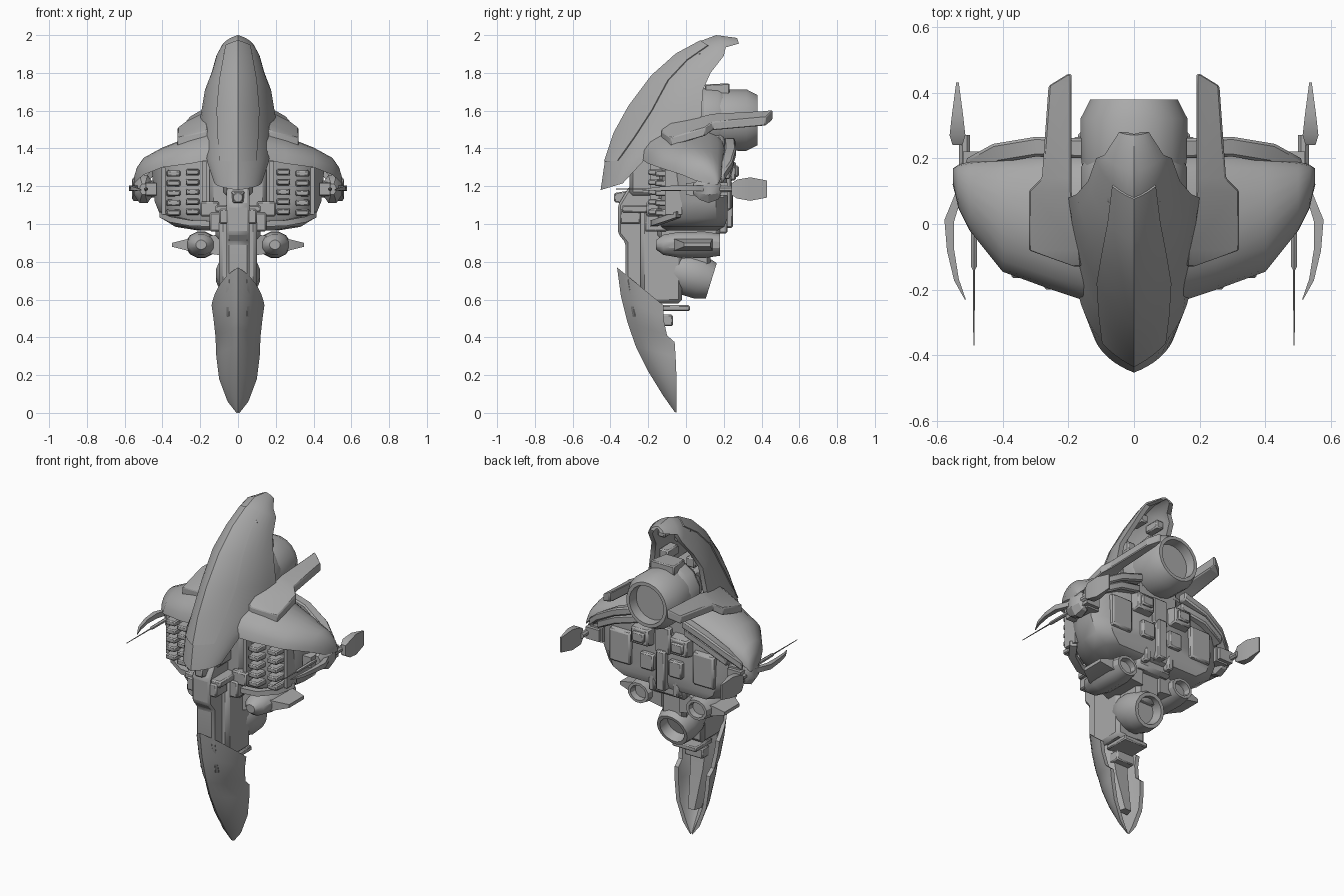
import bpy, bmesh, math
from mathutils import Vector

cube = bpy.data.objects.get("Cube")
if cube:
    bpy.data.objects.remove(cube)

grey = bpy.data.materials.new("hull grey")
grey.use_nodes = True
grey.diffuse_color = (0.4, 0.4, 0.4, 1)
grey.node_tree.nodes["Principled BSDF"].inputs["Base Color"].default_value = (0.4, 0.4, 0.4, 1)


def make(name, solids, mirror=False, bevel=0, strip_caps=False, angle=30):
    """Each solid is a list of rings, skinned one to the next and capped."""
    bm = bmesh.new()
    for rings in solids:
        loops = [[bm.verts.new(p) for p in ring] for ring in rings]
        n = len(loops[0])
        for a, b in zip(loops, loops[1:]):
            for i in range(n):
                j = (i + 1) % n
                bm.faces.new((a[i], a[j], b[j], b[i]))
        for cap in (loops[0], loops[-1]):
            if strip_caps:
                for i in range(n // 2 - 1):
                    bm.faces.new((cap[i], cap[i + 1], cap[n - 2 - i], cap[n - 1 - i]))
            else:
                bm.faces.new(cap)
    bmesh.ops.recalc_face_normals(bm, faces=bm.faces)
    mesh = bpy.data.meshes.new(name)
    bm.to_mesh(mesh)
    bm.free()
    for p in mesh.polygons:
        p.use_smooth = True
    mesh.set_sharp_from_angle(angle=math.radians(angle))
    mesh.materials.append(grey)
    ob = bpy.data.objects.new(name, mesh)
    bpy.context.collection.objects.link(ob)
    if bevel:
        mod = ob.modifiers.new("Bevel", "BEVEL")
        mod.width, mod.segments, mod.limit_method = bevel, 1, "ANGLE"
    if mirror:
        ob.modifiers.new("Mirror", "MIRROR")
    return ob


def box(x0, x1, y0, y1, z0, z1, front=1, back=1):
    cx, cz = (x0 + x1) / 2, (z0 + z1) / 2
    corners = [(x0, z0), (x1, z0), (x1, z1), (x0, z1)]
    return [[(cx + (x - cx) * s, y, cz + (z - cz) * s) for x, z in corners]
            for y, s in ((y0, front), (y1, back))]


def prism(profile, x0, x1):
    return [[(x, y, z) for y, z in profile] for x in (x0, x1)]


def lathe(centre, profile, sides=16, tilt=0, squash=1):
    """Turn (radius, y) pairs round the y axis; tilt dips the rear."""
    c, s = math.cos(tilt), math.sin(tilt)
    rings = []
    for r, y in profile:
        ring = []
        for i in range(sides):
            a = math.tau * (i + 0.5) / sides
            u, v = r * math.cos(a) * squash, r * math.sin(a)
            ring.append(Vector(centre) + Vector((u, y * c + v * s, v * c - y * s)))
        rings.append(ring)
    return rings


def ribbon(path, widths, heights):
    rings = []
    for i, p in enumerate(path):
        d = Vector(path[min(i + 1, len(path) - 1)]) - Vector(path[max(i - 1, 0)])
        side = Vector((-d.y, d.x, 0)).normalized() * widths[i] / 2
        up = Vector((0, 0, heights[i] / 2))
        p = Vector(p)
        rings.append([p - side - up, p + side - up, p + side + up, p - side + up])
    return rings


def shield(rows, thick, span=1, lift=0, n=8):
    """Curved armour: rows give front y, z and the side edge's x, y, z."""
    rings = []
    for yf, zf, w, ys, zs in rows:
        front, side = Vector((0, yf, zf)), Vector((0, ys, zs))
        d = side - front
        step = d.normalized()

        def point(t, move, width, squeeze):
            a = t * math.pi / 2
            f = 0.45 * (1 - math.cos(a)) + 0.55 * abs(t)
            p = front + d * f + step * move * (1 - f * squeeze)
            p.x = width * (0.7 * math.sin(a) + 0.3 * t)
            return p
        ts = [span * k / n for k in range(-n, n + 1)]
        inset = min(thick, d.length * 0.4)
        rings.append([point(t, -lift, w + lift, 0) for t in ts]
                     + [point(t, inset, max(w - thick, w * 0.4), 1) for t in reversed(ts)])
    return rings


# Tall curved hood with a raised crest
hood = [(-.452, 1.18, .125, -.335, 1.215), (-.43, 1.33, .17, -.21, 1.35), (-.38, 1.48, .19, -.04, 1.42),
        (-.30, 1.625, .2, .08, 1.56), (-.18, 1.785, .175, .09, 1.71), (-.05, 1.9, .14, .13, 1.8),
        (.08, 1.97, .115, .2, 1.89), (.16, 2, .09, .21, 1.935), (.27, 1.985, .045, .28, 1.955)]
make("hood", [shield(hood, .03)], strip_caps=True)
make("hood_crest", [shield(hood[1:7], .005, .42, .005)], strip_caps=True)
make("hood_ribs", [box(.06, .12, -.02, .09, 1.69, 1.75), box(.03, .08, .06, .16, 1.86, 1.91)], True, .008)

# Lower blade, its inner plate and bracket
blade = [(-.365, .77, .14, -.12, .57), (-.345, .62, .13, -.12, .5), (-.31, .48, .12, -.1, .41),
         (-.3, .45, .118, -.06, .375), (-.265, .35, .115, -.055, .3), (-.2, .22, .1, -.05, .18),
         (-.12, .09, .055, -.05, .06), (-.06, .005, .008, -.05, 0)]
make("lower_blade", [shield(blade, .025)], strip_caps=True)
make("blade_core", [[[(-w, y, z), (w, y, z), (w * .6, y + .05, z), (-w * .6, y + .05, z)]
                     for w, y, z in ((.085, -.18, .58), (.07, -.15, .38), (.035, -.1, .15))]])
make("blade_bracket", [box(-.08, .08, -.14, .02, .54, .57), box(-.06, .06, -.14, -.07, .46, .52)], bevel=.006)

# Neck between blade and body
neck = [(-.36, 1.1), (-.36, .95), (-.32, .9), (-.32, .7), (-.28, .5), (-.13, .5), (-.13, 1.2), (-.3, 1.2)]
make("neck_front", [prism(neck, -.06, .06)], bevel=.012)
make("neck_rear", [box(-.1, .1, -.24, -.02, .58, 1.1), box(-.08, .08, -.1, .13, .76, 1.1),
                   box(-.12, .12, -.15, .18, .92, 1.05)], bevel=.02)
make("collar", [box(.03, .12, -.34, -.16, 1.06, 1.1), box(.1, .2, -.21, -.14, 1.04, 1.12),
                box(.05, .1, -.35, -.24, 1.0, 1.08), box(.02, .15, -.22, -.1, .96, 1.06)], True, .008)
make("front_lamp", [box(-.04, .04, -.38, -.28, 1.1, 1.18, .6)], bevel=.006)

# Central core
make("core", [box(-.15, .15, -.18, .2, 1.0, 1.48), box(-.1, .1, -.18, .12, 1.35, 1.66),
              box(-.08, .08, -.3, -.1, 1.15, 1.5)], bevel=.02)

# Side bodies under the shoulders
plan = [(0, -.17), (.3, -.13), (.4, -.07), (.46, .05), (.46, .16), (.38, .22), (0, .22)]
levels = [(.965, .45, .75), (.985, .72, .92), (1.03, .88, 1), (1.12, .96, 1), (1.33, 1, .95)]
make("side_body", [[[(x * sx, y * sy, z) for x, y in plan] for z, sx, sy in levels]], True, angle=40)

# Grille slats with their frame
slats = []
for col, (x, y) in enumerate(((.2, -.2), (.3, -.165))):
    for row in range(5):
        z = 1.27 - row * .052 - col * .006
        slats.append(box(x, x + .08, y, y + .13, z - .015, z + .022, .8))
make("grille_slats", slats, True, .006)
make("grille_frame", [
    ribbon([(.1, -.175, 1.0), (.25, -.165, 1.005), (.35, -.11, 1.025), (.4, -.04, 1.05)],
           [.04] * 4, [.03] * 4),
    box(.165, .19, -.19, -.1, 1.04, 1.33), box(.385, .405, -.11, -.02, 1.05, 1.3)], True)

# Rounded shoulder shells
stations = [(.1, -.25, 1.35, 0, 1.52, .2, 1.42), (.25, -.2, 1.32, 0, 1.465, .21, 1.38),
            (.4, -.145, 1.3, .03, 1.405, .2, 1.31), (.5, -.02, 1.26, .08, 1.35, .19, 1.26),
            (.535, .05, 1.23, .11, 1.3, .18, 1.23), (.55, .12, 1.21, .14, 1.25, .17, 1.21)]
rings = []
for x, yf, zf, yt, zt, yb, zb in stations:
    ring = []
    for k in range(11):
        a = math.pi * k / 10
        ye, ze = (yf, zf) if k <= 5 else (yb, zb)
        ring.append((x, yt + (ye - yt) * abs(math.cos(a)), ze + (zt - ze) * math.sin(a)))
    rings.append(ring)
make("shoulder_shell", [rings], True, angle=40)

# Swept fins above the shoulders
fin = []
for y, xi, xo, z in ((-.13, .16, .18, 1.5), (-.08, .165, .32, 1.535), (.1, .19, .32, 1.575),
                     (.14, .19, .28, 1.585), (.42, .19, .26, 1.6), (.457, .19, .2, 1.605)):
    zo = z - (xo - xi) * .5
    fin.append([(xi, y, z), (xo, y, zo), (xo, y, zo - .045), (xi, y, z - .06)])
make("swept_fin", [fin], True, .006, angle=20)

# Bands and blocks behind the shoulders
make("shoulder_bands", [
    ribbon([(.15, .23, 1.43), (.3, .235, 1.38), (.42, .215, 1.31), (.5, .17, 1.24)], [.06] * 4, [.05] * 4),
    ribbon([(.15, .2, 1.37), (.3, .22, 1.33), (.43, .2, 1.26)], [.07] * 3, [.05] * 3)], True, .008)
make("back_blocks", [box(.06, .2, .18, .265, 1.22, 1.34, back=.8), box(.09, .17, .24, .28, 1.25, 1.31),
                     box(.05, .14, .18, .245, 1.08, 1.18), box(.2, .36, .18, .24, 1.06, 1.28, back=.85),
                     box(.06, .1, .16, .22, .95, 1.05)], True, .008)
make("back_spine", [box(-.03, .03, .18, .25, .98, 1.22), box(-.05, .05, .18, .23, 1.2, 1.36)], bevel=.008)

# Large upper rear thruster and its housing
make("upper_thruster", [lathe((0, 0, 1.55), [(.12, .02), (.15, .1), (.163, .2), (.165, .32), (.135, .378),
                                             (.115, .378), (.11, .32)], 20)])
make("thruster_housing", [lathe((0, 0, 1.55), [(.15, .06), (.18, .1), (.18, .17), (.165, .2)], 12, squash=.93),
                          box(-.08, .08, .1, .23, 1.68, 1.745, .8)], bevel=.006)

# Lower rear thruster
make("lower_thruster", [lathe((0, 0, .74), [(.06, -.12), (.1, -.07), (.118, 0), (.118, .08), (.1, .14),
                                            (.08, .14), (.07, .08)], 16, .3)])

# Small side thrusters with stub fins
make("side_thruster", [lathe((.195, 0, .89), [(.025, -.16), (.055, -.12), (.07, -.04), (.072, .1), (.06, .18),
                                              (.045, .18), (.04, .13)], 12, squash=1.15)], True)
make("stub_fin", [[[(x, y - d, .89 - h), (x, y + d, .89 - h), (x, y + d, .89 + h), (x, y - d, .89 + h)]
                   for x, y, d, h in ((.06, .02, .13, .06), (.27, .04, .1, .03), (.35, .06, .07, .01))]], True)

# Outer pods with rear paddles, needles and curved blades
make("outer_pod", [lathe((.5, .12, 1.185), [(.03, -.08), (.06, -.05), (.08, 0), (.06, .05), (.03, .07)],
                         8, squash=.7),
                   lathe((.515, .12, 1.185), [(.018, 0), (.018, .15)], 8),
                   box(.42, .5, .0, .2, 1.14, 1.23, .7), box(.43, .52, .16, .22, 1.15, 1.22)], True)
make("paddle", [[[(x - w, y, 1.185 - h), (x + w, y, 1.185 - h), (x + w, y, 1.185 + h), (x - w, y, 1.185 + h)]
                 for x, y, w, h in ((.537, .24, .015, .03), (.537, .27, .024, .05), (.537, .34, .016, .062),
                                    (.537, .43, .004, .045))]], True)
make("needle", [lathe((.487, 0, 1.185), [(.012, .1), (.01, -.13), (.004, -.14), (.002, -.37)], 6)], True)
make("curved_blade", [ribbon([(.53, .1, 1.19), (.562, .01, 1.19), (.558, -.08, 1.19), (.54, -.17, 1.185),
                              (.513, -.23, 1.18)], [.02, .03, .022, .015, .003],
                             [.03, .03, .025, .018, .005])], True)
